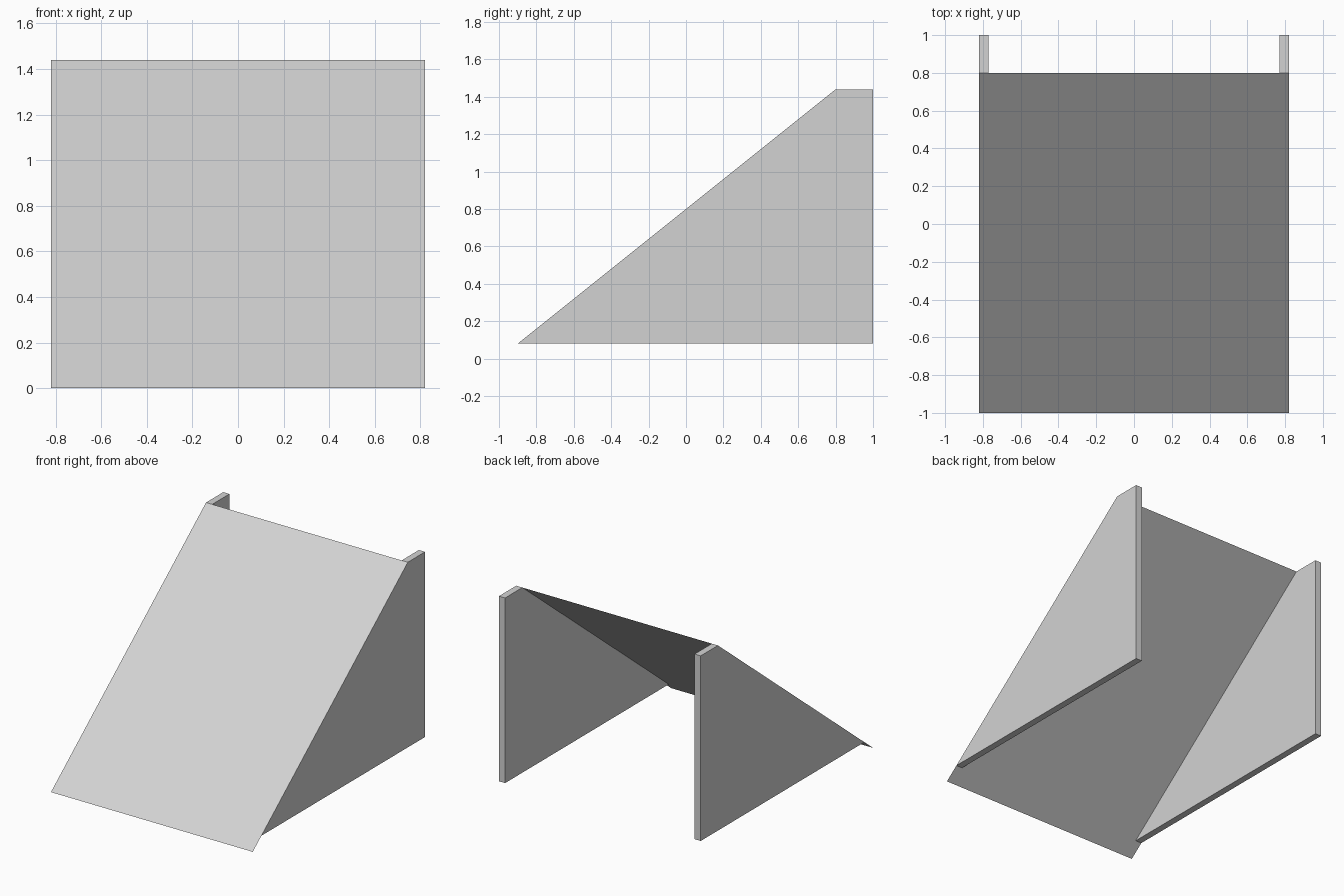
import bpy
import bmesh

cube = bpy.data.objects.get("Cube")
if cube:
    bpy.data.objects.remove(cube, do_unlink=True)

HALF_WIDTH = 0.82
BOARD = 0.05
BACK, CREST, FOOT = 1.0, 0.8, -1.0
SLOPE = 0.8
BASE = 0.08

grey = bpy.data.materials.new("light_grey")
grey.use_nodes = True
colour = (0.65, 0.65, 0.65, 1)
grey.diffuse_color = colour
grey.node_tree.nodes["Principled BSDF"].inputs["Base Color"].default_value = colour


def ramp_height(y):
    return SLOPE * (y - FOOT)


def extruded_profile(name, points, x0, x1, closed):
    """Sweep a (y, z) profile along x; a closed profile becomes a solid."""
    bm = bmesh.new()
    verts = [bm.verts.new((x0, y, z)) for y, z in points]
    if closed:
        source = [bm.faces.new(verts)]
    else:
        source = [bm.edges.new(verts)]
    result = bmesh.ops.extrude_face_region(bm, geom=source, use_keep_orig=True) if closed \
        else bmesh.ops.extrude_edge_only(bm, edges=source)
    moved = [g for g in result["geom"] if isinstance(g, bmesh.types.BMVert)]
    bmesh.ops.translate(bm, verts=moved, vec=(x1 - x0, 0, 0))
    bmesh.ops.recalc_face_normals(bm, faces=bm.faces)
    if not closed:
        # A single sheet faces upward
        bm.normal_update()
        for face in bm.faces:
            if face.normal.z < 0:
                face.normal_flip()
    mesh = bpy.data.meshes.new(name)
    bm.to_mesh(mesh)
    bm.free()
    mesh.materials.append(grey)
    obj = bpy.data.objects.new(name, mesh)
    bpy.context.collection.objects.link(obj)
    return obj


# Thin sloping sheet
top = ramp_height(CREST)
extruded_profile("ramp_sheet", [(FOOT, 0), (CREST, top)],
                 -HALF_WIDTH, HALF_WIDTH, closed=False)

# Side boards under the sheet, with a short flat top at the back
toe = FOOT + BASE / SLOPE
side = [(toe, BASE), (BACK, BASE), (BACK, top), (CREST, top)]
for name, sign in (("left_support", 1), ("right_support", -1)):
    extruded_profile(name, side, sign * (HALF_WIDTH - BOARD),
                     sign * HALF_WIDTH, closed=True)
